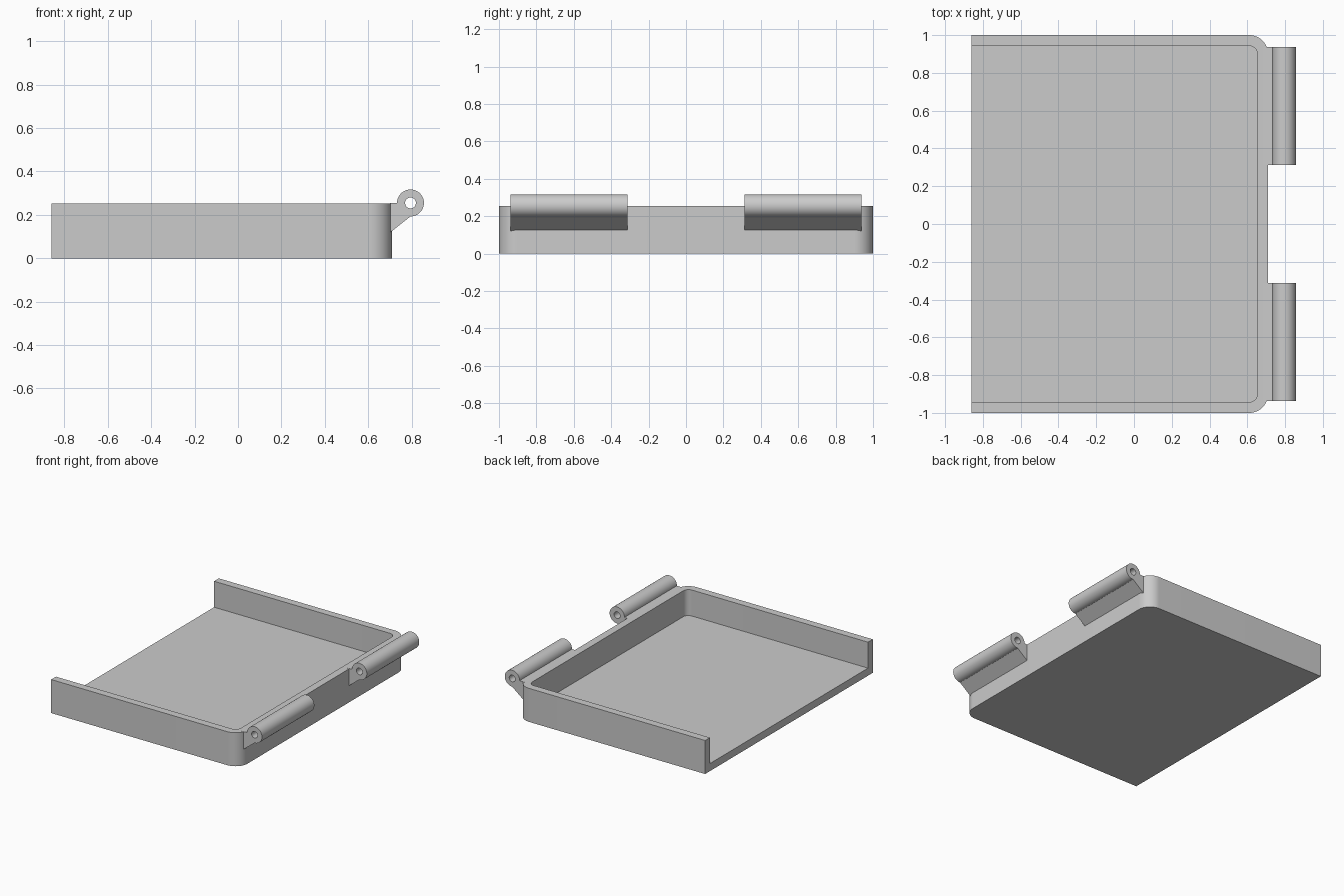
import bpy
import bmesh
import math
from mathutils import Vector

cube = bpy.data.objects.get("Cube")
if cube:
    bpy.data.objects.remove(cube, do_unlink=True)

grey = bpy.data.materials.new("light grey")
grey.use_nodes = True
colour = (0.6, 0.6, 0.6, 1)
grey.diffuse_color = colour
grey.node_tree.nodes["Principled BSDF"].inputs["Base Color"].default_value = colour

BACK, FRONT, SIDE, TOP = -0.86, 0.71, 1.0, 0.253
WALL, FLOOR = 0.057, 0.057
PIN_X, PIN_Z, PIN_R, HOLE_R = 0.795, 0.255, 0.062, 0.025
HINGE_IN, HINGE_OUT = 0.313, 0.938


def arc(cx, cy, r, start, end, steps):
    """Points along an arc, angles in degrees."""
    angles = [math.radians(start + (end - start) * i / steps) for i in range(steps + 1)]
    return [(cx + r * math.cos(a), cy + r * math.sin(a)) for a in angles]


def prism(name, loops, place, depth):
    """Fill the outline loops (holes allowed) and extrude along depth."""
    bm = bmesh.new()
    for loop in loops:
        verts = [bm.verts.new(place(*p)) for p in loop]
        for a, b in zip(verts, verts[1:] + verts[:1]):
            bm.edges.new((a, b))
    if len(loops) == 1:
        bm.faces.new(bm.verts[:])
    else:
        bmesh.ops.triangle_fill(bm, edges=bm.edges[:], use_beauty=True)
    result = bmesh.ops.extrude_face_region(bm, geom=bm.faces[:], use_keep_orig=True)
    moved = [g for g in result["geom"] if isinstance(g, bmesh.types.BMVert)]
    bmesh.ops.translate(bm, verts=moved, vec=Vector(depth))
    bmesh.ops.recalc_face_normals(bm, faces=bm.faces[:])
    mesh = bpy.data.meshes.new(name)
    bm.to_mesh(mesh)
    bm.free()
    mesh.materials.append(grey)
    obj = bpy.data.objects.new(name, mesh)
    bpy.context.collection.objects.link(obj)
    return obj


def activate(obj):
    bpy.ops.object.select_all(action="DESELECT")
    obj.select_set(True)
    bpy.context.view_layer.objects.active = obj


def tray_outline(back, front, side, r):
    """Plan of the tray: square at the open end, rounded at the hinge end."""
    return ([(back, -side)]
            + arc(front - r, -side + r, r, -90, 0, 16)
            + arc(front - r, side - r, r, 0, 90, 16)
            + [(back, side)])


# Tray: solid block hollowed by a pocket that runs out of the open end
tray = prism("tray", [tray_outline(BACK, FRONT, SIDE, 0.1)],
             lambda x, y: (x, y, 0), (0, 0, TOP))
pocket = prism("pocket_cutter",
               [tray_outline(BACK - 0.1, FRONT - WALL, SIDE - WALL, 0.043)],
               lambda x, y: (x, y, FLOOR), (0, 0, TOP))
pocket.hide_render = True
cut = tray.modifiers.new("pocket", "BOOLEAN")
cut.operation = "DIFFERENCE"
cut.solver = "EXACT"
cut.object = pocket
activate(tray)
bpy.ops.object.modifier_apply(modifier=cut.name)
bpy.data.objects.remove(pocket, do_unlink=True)
bpy.ops.object.shade_smooth_by_angle(angle=math.radians(30))

# Hinge knuckles: bored barrel with a sloping bracket back to the wall
root = FRONT - 0.025
knuckle = ([(root, 0.106)]
           + arc(PIN_X, PIN_Z, PIN_R, -90, 180, 48)
           + [(root, TOP)])
bore = arc(PIN_X, PIN_Z, HOLE_R, 0, 360, 32)[:-1]
for name, y in (("right_hinge", -HINGE_OUT), ("left_hinge", HINGE_IN)):
    hinge = prism(name, [knuckle, bore], lambda x, z: (x, y, z),
                  (0, HINGE_OUT - HINGE_IN, 0))
    activate(hinge)
    bpy.ops.object.shade_smooth_by_angle(angle=math.radians(30))
